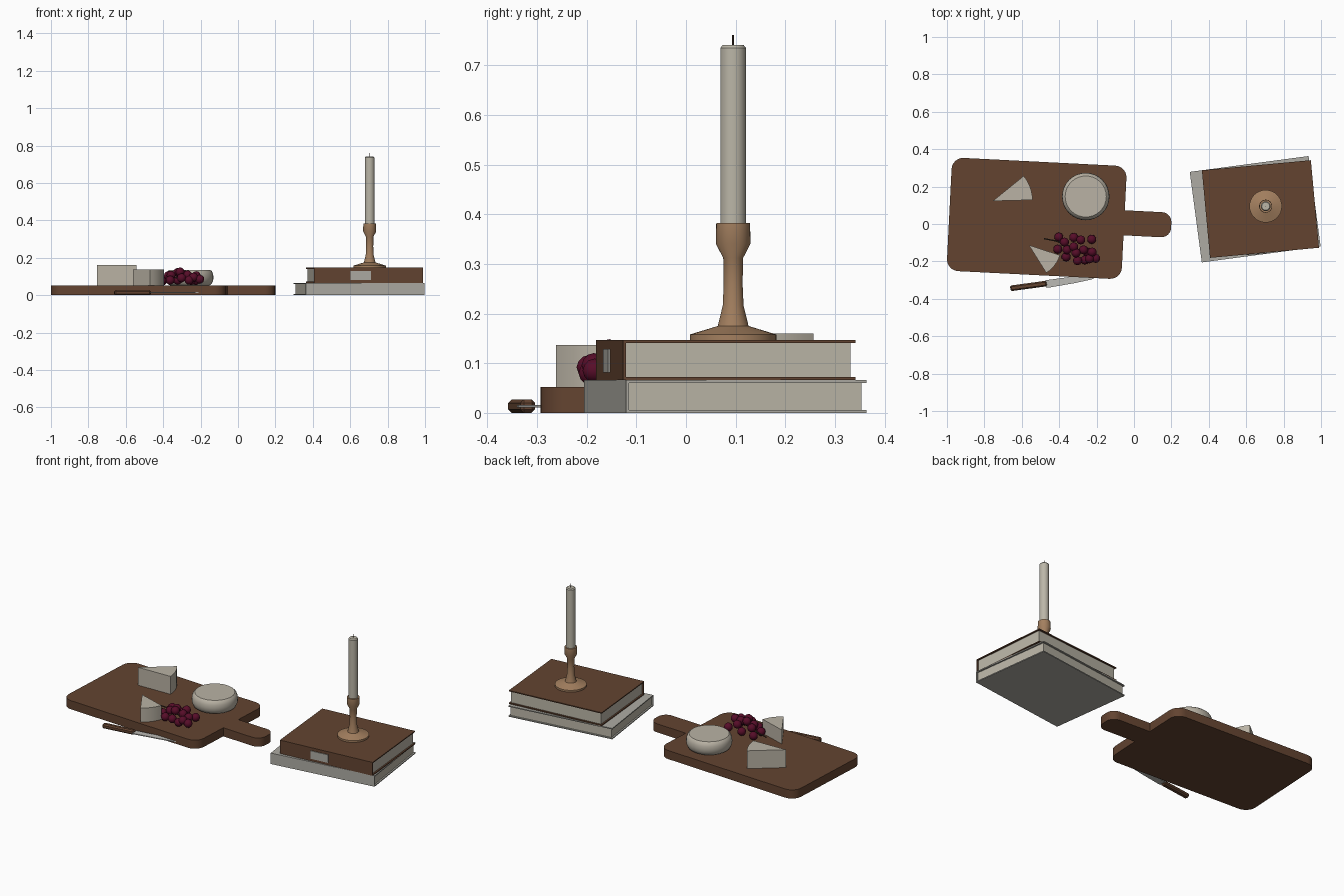
import bpy, bmesh, math
from math import cos, sin, radians, pi
from mathutils import Matrix, Vector

if "Cube" in bpy.data.objects:
    bpy.data.objects.remove(bpy.data.objects["Cube"])


def mat(name, rgb):
    m = bpy.data.materials.new(name)
    m.diffuse_color = (*rgb, 1)
    m.use_nodes = True
    m.node_tree.nodes["Principled BSDF"].inputs["Base Color"].default_value = m.diffuse_color
    return m


BROWN = mat("walnut brown", (0.125, 0.057, 0.030))
CREAM = mat("cheese cream", (0.49, 0.45, 0.375))
PAPER = mat("page paper", (0.50, 0.47, 0.39))
GREY = mat("grey cloth", (0.42, 0.41, 0.37))
WAX = mat("candle wax", (0.50, 0.47, 0.39))
TAN = mat("tan wood", (0.37, 0.215, 0.115))
GRAPE = mat("grape wine red", (0.095, 0.004, 0.022))
STEEL = mat("knife steel", (0.50, 0.49, 0.46))
DARK = mat("dark stem", (0.05, 0.03, 0.02))


def finish(bm, name, material, loc=(0, 0, 0), rot=0, smooth=None):
    bmesh.ops.recalc_face_normals(bm, faces=bm.faces)
    me = bpy.data.meshes.new(name)
    bm.to_mesh(me)
    bm.free()
    ob = bpy.data.objects.new(name, me)
    bpy.context.collection.objects.link(ob)
    me.materials.append(material)
    ob.location = loc
    ob.rotation_euler.z = radians(rot)
    if smooth:
        bpy.ops.object.select_all(action='DESELECT')
        ob.select_set(True)
        bpy.context.view_layer.objects.active = ob
        bpy.ops.object.shade_smooth_by_angle(angle=radians(smooth))
    return ob


def prism(name, pts, z0, z1, material, loc=(0, 0, 0), rot=0, smooth=None):
    bm = bmesh.new()
    f = bm.faces.new([bm.verts.new((x, y, z0)) for x, y in pts])
    top = bmesh.ops.extrude_face_region(bm, geom=[f])["geom"]
    bmesh.ops.translate(bm, vec=(0, 0, z1 - z0),
                        verts=[v for v in top if isinstance(v, bmesh.types.BMVert)])
    return finish(bm, name, material, loc, rot, smooth)


def box(name, x0, x1, y0, y1, z0, z1, material, loc, rot):
    return prism(name, [(x0, y0), (x1, y0), (x1, y1), (x0, y1)], z0, z1, material, loc, rot)


def lathe(name, profile, material, loc, n=32, smooth=35):
    bm = bmesh.new()
    rings = [[bm.verts.new((r * cos(2 * pi * i / n), r * sin(2 * pi * i / n), z))
              for i in range(n)] for r, z in profile]
    for a, b in zip(rings, rings[1:]):
        for i in range(n):
            j = (i + 1) % n
            bm.faces.new((a[i], a[j], b[j], b[i]))
    bm.faces.new(rings[0])
    bm.faces.new(rings[-1])
    return finish(bm, name, material, loc, 0, smooth)


def arc(cx, cy, r, a0, a1, n=6):
    return [(cx + r * cos(radians(a0 + (a1 - a0) * i / n)),
             cy + r * sin(radians(a0 + (a1 - a0) * i / n))) for i in range(n + 1)]


# cutting board with a rounded handle
W, H, R, HW, HE, HR = 0.468, 0.303, 0.062, 0.067, 0.72, 0.052
outline = (arc(-W + R, H - R, R, 90, 180) + arc(-W + R, -H + R, R, 180, 270)
           + arc(W - R, -H + R, R, 270, 360) + [(W, -HW)]
           + arc(HE - HR, -HW + HR, HR, 270, 360) + arc(HE - HR, HW - HR, HR, 0, 90)
           + [(W, HW)] + arc(W - R, H - R, R, 0, 90))
prism("cutting_board", outline, 0, 0.052, BROWN, (-0.52, 0.03, 0), -2.9, 30)

# cheese wheel with bulging side
lathe("cheese_wheel", [(0.105, 0), (0.117, 0.008), (0.125, 0.025), (0.127, 0.042),
                       (0.125, 0.06), (0.119, 0.075), (0.110, 0.083)],
      CREAM, (-0.258, 0.147, 0.052))

# cheese wedges
prism("cheese_wedge_large", [(0, 0)] + arc(0, 0, 0.213, 1.5, 39, 6), 0, 0.108,
      CREAM, (-0.755, 0.123, 0.052), 0, 30)
prism("cheese_wedge_small", [(0, 0)] + arc(0, 0, 0.175, -58, -18, 6), 0, 0.085,
      CREAM, (-0.562, -0.113, 0.052), 0, 30)

# grapes: x, y, z of each berry centre
berries = [(-.402, -.070, .076), (-.322, -.072, .080), (-.284, -.085, .108), (-.226, -.082, .078),
           (-.372, -.097, .105), (-.408, -.135, .078), (-.358, -.138, .106), (-.322, -.122, .122),
           (-.363, -.176, .080), (-.310, -.155, .124), (-.270, -.138, .108), (-.250, -.150, .078),
           (-.224, -.150, .104), (-.205, -.184, .085), (-.262, -.192, .080), (-.238, -.186, .096),
           (-.302, -.196, .092)]
bm = bmesh.new()
for p in berries:
    bmesh.ops.create_icosphere(bm, subdivisions=2, radius=0.0245, matrix=Matrix.Translation(p))
finish(bm, "grapes", GRAPE, smooth=50)

# grape stem running through the bunch
bm = bmesh.new()
path = [Vector(p) for p in [(-.482, -.078, .085), (-.42, -.09, .09), (-.34, -.12, .095),
                            (-.23, -.165, .085)]]
for a, b in zip(path, path[1:]):
    q = (b - a).to_track_quat('Z', 'Y').to_matrix().to_4x4()
    bmesh.ops.create_cone(bm, cap_ends=True, segments=6, radius1=0.004, radius2=0.004,
                          depth=(b - a).length, matrix=Matrix.Translation((a + b) / 2) @ q)
finish(bm, "grape_stem", DARK)

# knife: chamfered handle and pointed blade
KNIFE = (-0.467, -0.318, 0)
bm = bmesh.new()
bmesh.ops.create_cube(bm, size=1, matrix=Matrix.Translation((-0.098, 0, 0.0135))
                      @ Matrix.Diagonal((0.196, 0.030, 0.027, 1)))
bmesh.ops.bevel(bm, geom=bm.edges[:], offset=0.007, segments=1, affect='EDGES')
finish(bm, "knife_handle", BROWN, KNIFE, 7.7)
prism("knife_blade", [(-0.005, 0.018), (-0.005, -0.022), (0.02, -0.023), (0.15, -0.018),
                      (0.24, -0.011), (0.285, 0.003), (0.30, 0.018)],
      0.011, 0.016, STEEL, KNIFE, 7.7)


# books: two covers, spine at the front, inset page block
def book(name, w, d, z0, z1, cover, loc, rot, t=0.006, inset=0.009):
    x, y = w / 2, d / 2
    box(name + "_bottom_cover", -x, x, -y, y, z0, z0 + t, cover, loc, rot)
    box(name + "_top_cover", -x, x, -y, y, z1 - t, z1, cover, loc, rot)
    box(name + "_spine", -x, x, -y, -y + t, z0 + t, z1 - t, cover, loc, rot)
    box(name + "_pages", -x + inset, x - inset, -y + t, y - inset, z0 + t, z1 - t,
        PAPER, loc, rot)


book("lower_book", 0.641, 0.488, 0, 0.066, GREY, (0.648, 0.079, 0), 7.6)
book("upper_book", 0.585, 0.470, 0.066, 0.147, BROWN, (0.676, 0.080, 0), 5.3)
box("spine_label", -0.097, 0.013, -0.239, -0.234, 0.081, 0.129, GREY, (0.676, 0.080, 0), 5.3)

# candlestick, candle and wick
C = (0.704, 0.095, 0)
lathe("candlestick", [(0.087, 0.147), (0.087, 0.158), (0.031, 0.175), (0.021, 0.216),
                      (0.019, 0.26), (0.020, 0.312), (0.035, 0.341), (0.034, 0.383)], TAN, C)
lathe("candle", [(0.026, 0.37), (0.026, 0.735), (0.021, 0.741)], WAX, C)
lathe("wick", [(0.002, 0.738), (0.002, 0.761)], DARK, C, 8)
